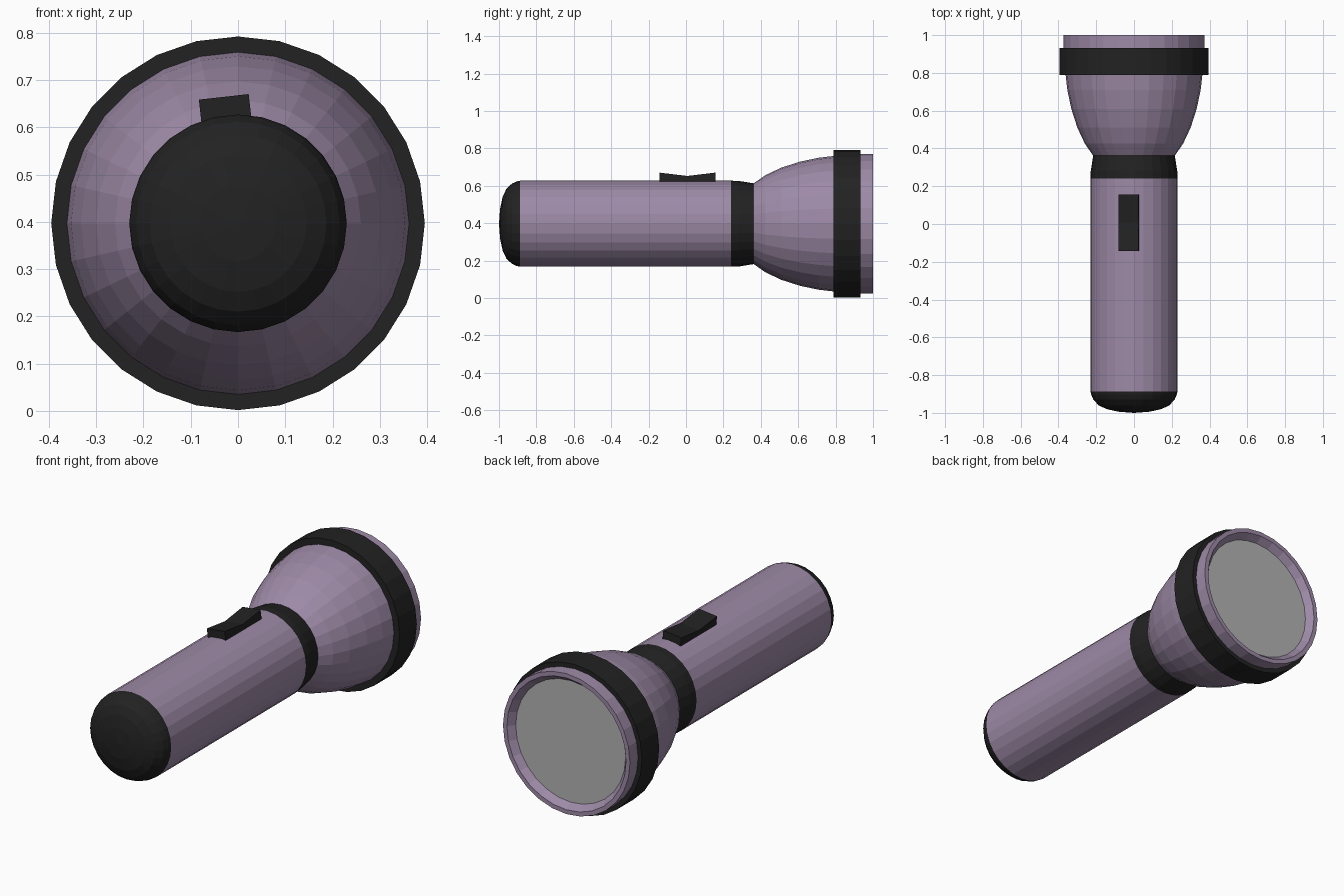
import bpy, bmesh, math
from mathutils import Matrix

if "Cube" in bpy.data.objects:
    bpy.data.objects.remove(bpy.data.objects["Cube"])

SIDES = 28
AXIS_Z = 0.397


def material(name, rgb):
    m = bpy.data.materials.new(name)
    m.diffuse_color = (*rgb, 1)
    m.use_nodes = True
    m.node_tree.nodes["Principled BSDF"].inputs["Base Color"].default_value = m.diffuse_color
    return m


purple = material("dusty purple", (0.34, 0.255, 0.385))
black = material("black rubber", (0.016, 0.016, 0.016))
grey = material("lens grey", (0.45, 0.45, 0.45))


def finish(bm, name, mat):
    bmesh.ops.recalc_face_normals(bm, faces=bm.faces)
    me = bpy.data.meshes.new(name)
    bm.to_mesh(me)
    bm.free()
    me.materials.append(mat)
    ob = bpy.data.objects.new(name, me)
    bpy.context.collection.objects.link(ob)
    return ob


def lathe(name, profile, mat, closed=False):
    """Spin (radius, y) points around the torch axis with flat facets."""
    bm = bmesh.new()
    rings = []
    for r, y in profile:
        if r == 0:
            rings.append([bm.verts.new((0, y, AXIS_Z))] * SIDES)
        else:
            rings.append([bm.verts.new((r * math.sin(2 * math.pi * k / SIDES), y,
                                        AXIS_Z + r * math.cos(2 * math.pi * k / SIDES)))
                          for k in range(SIDES)])
    pairs = list(zip(rings, rings[1:]))
    if closed:
        pairs.append((rings[-1], rings[0]))
    for a, b in pairs:
        for k in range(SIDES):
            n = (k + 1) % SIDES
            bm.faces.new(list(dict.fromkeys((a[k], a[n], b[n], b[k]))))
    return finish(bm, name, mat)


# handle: rounded end cap, tube and neck band
lathe("end_cap", [(0, -1), (0.08, -0.994), (0.145, -0.98), (0.187, -0.96),
                  (0.215, -0.93), (0.226, -0.905), (0.23, -0.887)], black)
lathe("handle_tube", [(0.23, -0.887), (0.23, 0.24)], purple)
lathe("neck_band", [(0.23, 0.24), (0.229, 0.28), (0.216, 0.362)], black)

# head: flared bowl with open lip and recessed seat for the lens
lathe("head_bowl", [(0.216, 0.362), (0.26, 0.425), (0.30, 0.51), (0.332, 0.61),
                    (0.353, 0.71), (0.362, 0.79), (0.372, 0.93), (0.372, 1.0),
                    (0.349, 1.0), (0.322, 0.965)], purple)
lathe("head_ring", [(0.355, 0.788), (0.395, 0.788), (0.395, 0.932), (0.355, 0.932)],
      black, closed=True)
lathe("lens", [(0.322, 0.965), (0, 0.965)], grey)

# rocker switch: V-topped side profile extruded across one handle facet
bm = bmesh.new()
profile = [(-0.142, 0.222), (0.157, 0.222), (0.157, 0.269), (0.007, 0.251), (-0.142, 0.269)]
left, right = ([bm.verts.new((x, y, z)) for y, z in profile] for x in (-0.053, 0.053))
bm.faces.new(left)
bm.faces.new(right)
for i in range(5):
    j = (i + 1) % 5
    bm.faces.new((left[i], left[j], right[j], right[i]))
bm.transform(Matrix.Translation((0, 0, AXIS_Z)) @ Matrix.Rotation(-math.pi / SIDES, 4, 'Y'))
finish(bm, "switch", black)
